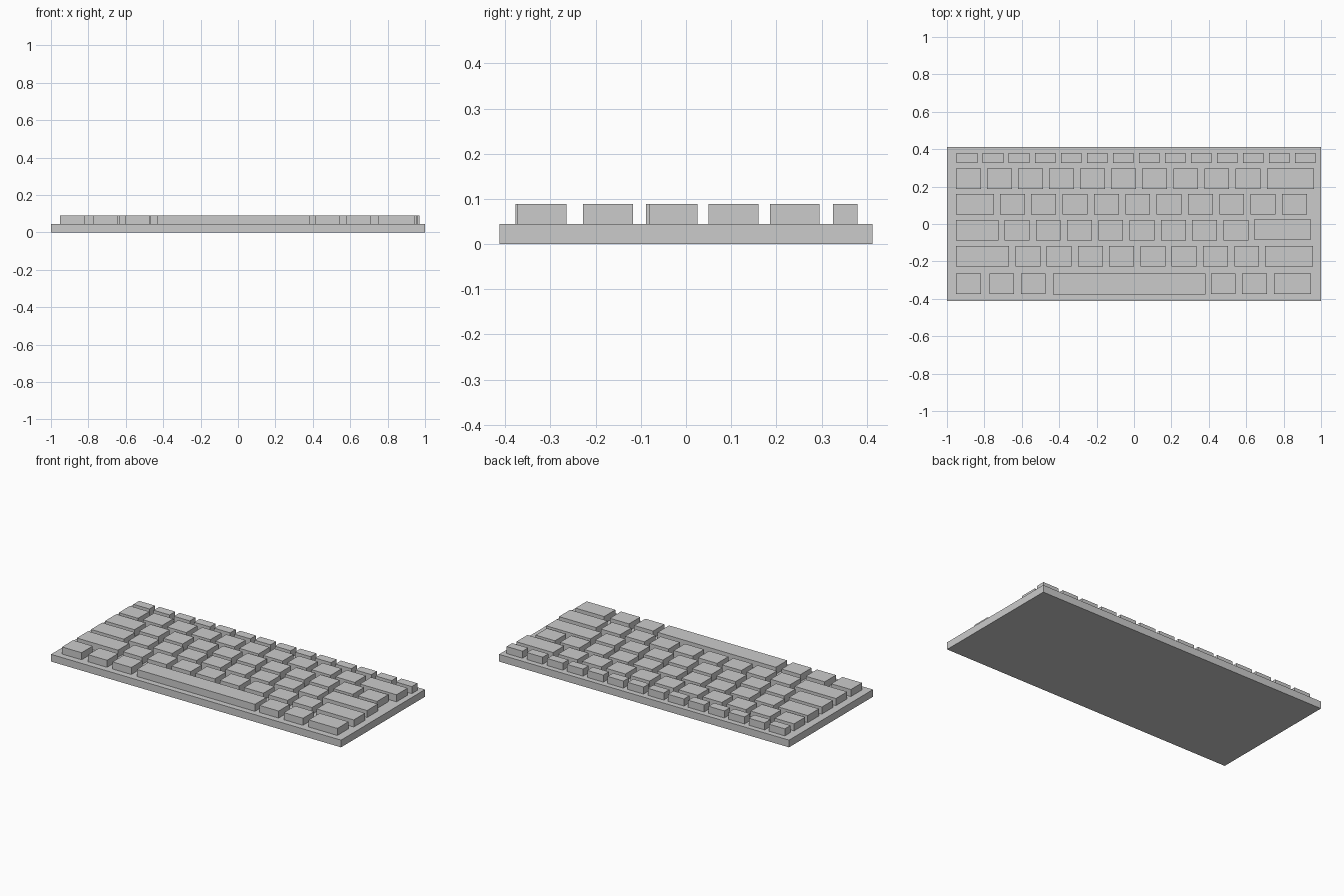
import bpy

if "Cube" in bpy.data.objects:
    bpy.data.objects.remove(bpy.data.objects["Cube"])

BASE_TOP, KEY_TOP = 0.045, 0.089


def box(name, x0, x1, y0, y1, z0, z1):
    bpy.ops.mesh.primitive_cube_add(size=1, location=((x0 + x1) / 2, (y0 + y1) / 2, (z0 + z1) / 2))
    ob = bpy.context.object
    ob.name = name
    ob.scale = (x1 - x0, y1 - y0, z1 - z0)
    bpy.ops.object.transform_apply(location=False, rotation=False, scale=True)
    return ob


def key(name, x0, x1, y0, y1):
    box(name, x0, x1, y0, y1, BASE_TOP, KEY_TOP)


def key_run(name, first, last, count, width, y0, y1):
    # evenly spaced keys; first and last are left edges
    for i in range(count):
        x = first + (last - first) * i / (count - 1)
        key(f"{name}_{i + 1}", x, x + width, y0, y1)


# Flat case
box("case", -1, 1, -0.413, 0.413, 0, BASE_TOP)

W = 0.133
# Function row
key_run("function_key", -0.948, 0.861, 14, 0.11, 0.325, 0.38)
# Number row
y = (0.186, 0.296)
key_run("number_key", -0.952, 0.542, 10, W, *y)
key("backspace_key", 0.71, 0.963, *y)
# Upper letter row
y = (0.05, 0.161)
key("tab_key", -0.952, -0.749, *y)
key_run("upper_letter_key", -0.717, 0.791, 10, W, *y)
# Middle letter row
y = (-0.088, 0.022)
key("caps_key", -0.952, -0.725, *y)
key_run("middle_letter_key", -0.692, 0.478, 8, W, *y)
key("enter_key", 0.641, 0.947, -0.082, 0.025)
# Lower letter row
y = (-0.228, -0.117)
key("left_shift_key", -0.952, -0.668, *y)
key_run("lower_letter_key", -0.634, 0.536, 8, W, *y)
key("right_shift_key", 0.701, 0.958, *y)
# Bottom row with space bar
y = (-0.374, -0.264)
bottom = [("left_control_key", -0.952, -0.817), ("left_system_key", -0.772, -0.641),
          ("left_option_key", -0.604, -0.474), ("right_option_key", 0.411, 0.542),
          ("right_system_key", 0.578, 0.71), ("right_control_key", 0.749, 0.947)]
for name, x0, x1 in bottom:
    key(name, x0, x1, *y)
key("space_bar", -0.434, 0.381, -0.377, -0.265)
